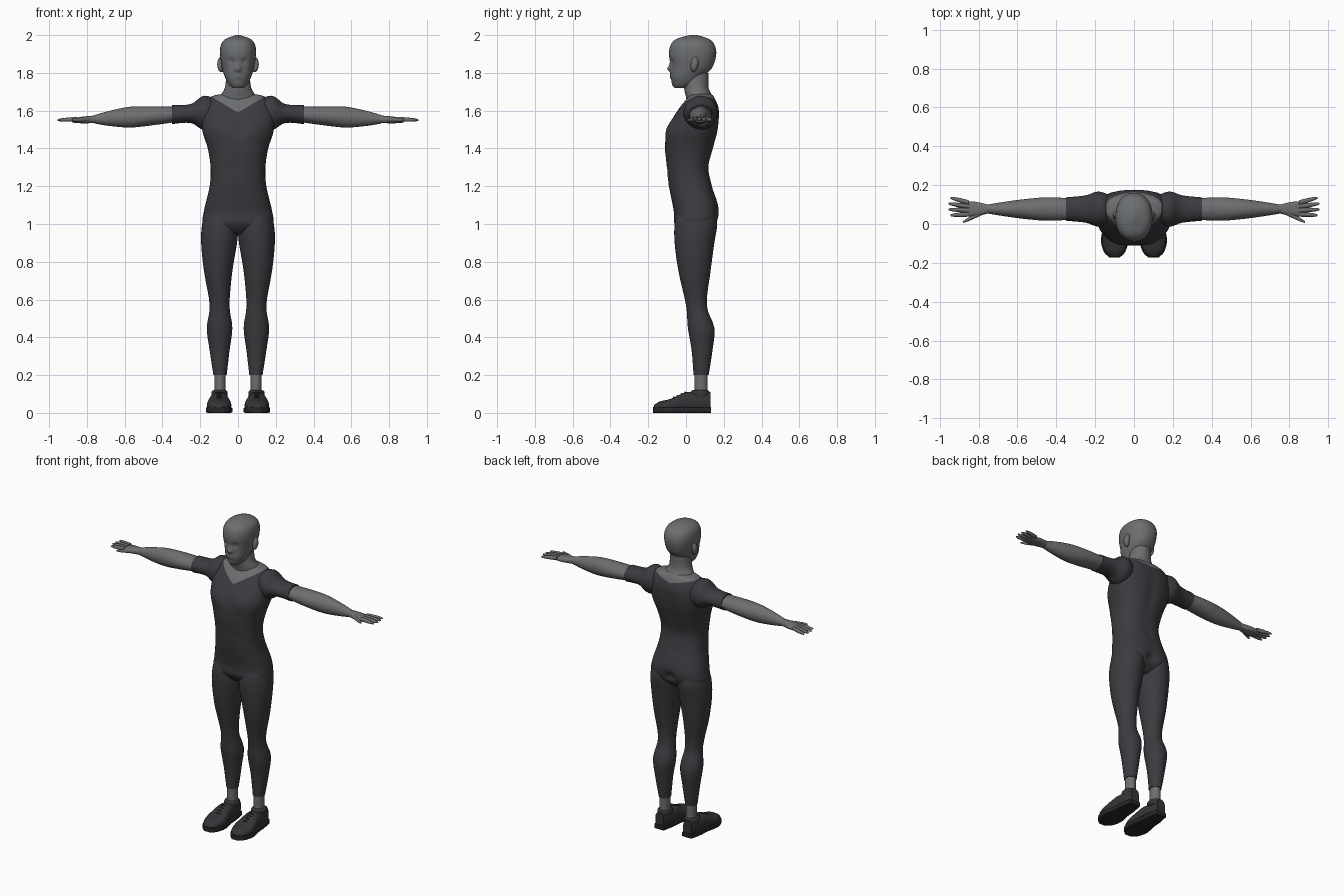
import bpy, bmesh, math

cube = bpy.data.objects.get("Cube")
if cube:
    bpy.data.objects.remove(cube)


def material(name, *color):
    m = bpy.data.materials.new(name)
    m.use_nodes = True
    m.diffuse_color = (*color, 1)
    m.node_tree.nodes["Principled BSDF"].inputs["Base Color"].default_value = (*color, 1)
    return m


skin = material("grey skin", .15, .155, .16)
cloth = material("dark cloth", .045, .043, .05)
leather = material("shoe upper", .035, .035, .04)
rubber = material("shoe sole", .02, .02, .02)


def blend(before, start, end, after, t):
    """Smooth curve from start to end that also respects the neighbouring rows."""
    return [q + t / 2 * (r - p + t * (2 * p - 5 * q + 4 * r - s + t * (3 * (q - r) + s - p)))
            for p, q, r, s in zip(before, start, end, after)]


def rounded(low, high, wave, power):
    """Coordinate on a superellipse that spans low to high."""
    return (low + high) / 2 + (high - low) / 2 * math.copysign(abs(wave) ** (2 / power), wave)


def loft(bm, axis, sections, side=1, power=2, sides=32, steps=4):
    """Skin rings given as (position along axis, min a, max a, min b, max b)."""
    last = len(sections) - 1
    rows = []
    for i in range(last):
        near = [sections[min(max(i + k, 0), last)] for k in range(-1, 3)]
        rows += [blend(*near, j / steps) for j in range(steps)]
    rows.append(sections[last])
    rings = []
    for position, a_low, a_high, b_low, b_high in rows:
        ring = []
        for k in range(sides):
            angle = math.tau * k / sides
            a = rounded(a_low, a_high, math.cos(angle), power)
            b = rounded(b_low, b_high, math.sin(angle), power)
            place = {"x": (side * position, a, b),
                     "y": (side * a, position, b),
                     "z": (side * b, a, position)}[axis]
            ring.append(bm.verts.new(place))
        rings.append(ring)
    faces = [bm.faces.new(rings[0]), bm.faces.new(rings[-1])]
    for lower, upper in zip(rings, rings[1:]):
        for k in range(sides):
            faces.append(bm.faces.new((lower[k - 1], lower[k], upper[k], upper[k - 1])))
    bmesh.ops.recalc_face_normals(bm, faces=faces)


def sculpt(bm, relief):
    """Push the surface along its normals: (x, y, z, radius, amount), mirrored."""
    bm.normal_update()
    moves = []
    for v in bm.verts:
        push = 0
        for x, y, z, radius, amount in relief:
            distance = math.dist((abs(v.co.x), v.co.y, v.co.z), (x, y, z))
            push += amount * math.exp(-(distance / radius) ** 2)
        moves.append(v.normal * push)
    for v, move in zip(bm.verts, moves):
        v.co += move


def finish(name, bm, *materials):
    mesh = bpy.data.meshes.new(name)
    bm.to_mesh(mesh)
    bm.free()
    for m in materials:
        mesh.materials.append(m)
    mesh.polygons.foreach_set("use_smooth", [True] * len(mesh.polygons))
    mesh.set_sharp_from_angle(angle=math.radians(60))
    bpy.context.collection.objects.link(bpy.data.objects.new(name, mesh))


def part(name, mat, axis, sections, side=1, **options):
    bm = bmesh.new()
    loft(bm, axis, sections, side, **options)
    finish(name, bm, mat)


def centred(rows):
    """Rows of (height, front, back, half width) around the middle plane."""
    return [(z, front, back, -width, width) for z, front, back, width in rows]


def along_arm(rows):
    """Rows of (x, depth radius, height radius) on the gently falling arm axis."""
    sections = []
    for x, depth, height in rows:
        y, z = .077, 1.6 - .06 * x
        sections.append((x, y - depth, y + depth, z - height, z + height))
    return sections


# Torso with muscle relief
torso = centred([(.95, -.02, .11, .08), (1, -.06, .16, .18), (1.07, -.065, .175, .18),
                 (1.2, -.09, .14, .15), (1.3, -.1, .12, .145), (1.4, -.11, .145, .16),
                 (1.5, -.1, .17, .19), (1.6, -.045, .175, .19), (1.67, .01, .15, .15),
                 (1.69, .03, .13, .07)])
muscles = [(.08, -.1, 1.5, .05, .01), (0, -.1, 1.5, .03, -.01), (0, .17, 1.03, .03, -.03)]
muscles += [(0, .16, 1.2 + .06 * k, .03, -.01) for k in range(7)]
muscles += [(.04, -.1, 1.2 + .06 * k, .02, .004) for k in range(4)]
bm = bmesh.new()
loft(bm, "z", torso, power=2.4, sides=64, steps=6)
sculpt(bm, muscles)

# Neckline: a deep V at the front and a shallow scoop at the back
MIDDLE = .07
FRONT, BACK = (1.59, .6), (1.64, .24)


def cut(point, normal, test):
    faces = [f for f in bm.faces if test(f.calc_center_median())]
    geom = set(faces)
    for f in faces:
        geom.update(f.edges)
        geom.update(f.verts)
    bmesh.ops.bisect_plane(bm, geom=list(geom), dist=.0005, plane_co=point, plane_no=normal)


cut((0, MIDDLE, 0), (0, 1, 0), lambda c: c.z > 1.55)
for side in (1, -1):
    for (height, slope), facing in ((FRONT, -1), (BACK, 1)):
        cut((0, 0, height), (-slope * side, 0, 1),
            lambda c: c.z > 1.55 and c.x * side > -.01 and (c.y - MIDDLE) * facing > 0)
for f in bm.faces:
    c = f.calc_center_median()
    height, slope = FRONT if c.y < MIDDLE else BACK
    f.material_index = int(c.z > height + slope * abs(c.x))
finish("torso", bm, cloth, skin)

# Neck and head
part("neck", skin, "z", centred([(1.6, .01, .13, .08), (1.67, 0, .14, .095),
                                 (1.72, -.01, .12, .07), (1.8, -.01, .12, .06)]))
head = centred([(1.72, -.06, .01, .03), (1.74, -.07, .05, .05), (1.78, -.08, .09, .07),
                (1.83, -.08, .14, .085), (1.9, -.09, .16, .095), (1.95, -.08, .15, .09),
                (1.98, -.05, .12, .065), (2, .02, .06, .01)])
eye_socket = (.036, -.08, 1.86, .016, -.01)
nose_bridge, nose_tip = (0, -.09, 1.84, .013, .01), (0, -.08, 1.82, .015, .02)
lips, chin = (0, -.08, 1.78, .014, .005), (0, -.07, 1.74, .016, .004)
bm = bmesh.new()
loft(bm, "z", head, power=2.2, sides=72, steps=8)
sculpt(bm, [eye_socket, nose_bridge, nose_tip, lips, chin])
finish("head", bm, skin)

# Section lists for the left side, mirrored to the right
ear = []
for k in range(-4, 5):
    swell, rise = math.cos(k * math.pi / 9), math.sin(k * math.pi / 9)
    y = .045 + .005 * rise
    ear.append((1.845 + .04 * rise, y - .02 * swell, y + .02 * swell, .08, .09 + .02 * swell))
sleeve = along_arm([(.1, .06, .06), (.18, .09, .09), (.25, .07, .05), (.35, .06, .05)])
forearm = along_arm([(.32, .055, .04), (.45, .06, .05), (.57, .05, .055),
                     (.68, .035, .04), (.76, .022, .022)])
palm = along_arm([(.74, .02, .02), (.82, .038, .018), (.88, .035, .01)])
trouser_leg = [(1.07, -.04, .15, .02, .17), (1, -.06, .165, 0, .19), (.9, -.06, .15, .005, .195),
               (.75, -.04, .13, .03, .18), (.57, 0, .11, .045, .15), (.45, .01, .15, .03, .165),
               (.33, .03, .14, .045, .15), (.2, .04, .12, .06, .13)]
ankle = [(z, .045, .115, .065, .125) for z in (.05, .23)]
# Shoe rows: position along the foot, half width, top height
shoe = [(-.17, .02, .04), (-.14, .05, .06), (-.08, .065, .075),
        (0, .05, .11), (.06, .045, .105), (.13, .03, .11)]
upper = [(y, .1 - width, .1 + width, .005, top) for y, width, top in shoe]
sole = [(y * 1.02, .095 - width, .105 + width, 0, .03) for y, width, top in shoe]
collar = [(z, .025 + inset, .125 - inset, .055 + inset, .14 - inset)
          for z, inset in ((.08, 0), (.11, 0), (.12, .01))]


def finger(bm, side, base_x, base_y, tip_x, tip_y):
    rows = []
    for t in (0, .4, .8, 1):
        x, y = base_x + (tip_x - base_x) * t, base_y + (tip_y - base_y) * t
        z, radius = 1.555 - .005 * t, .012 - .008 * t ** 4
        rows.append((x, y - radius, y + radius, z - radius, z + radius))
    loft(bm, "x", rows, side, sides=14)


for side, label in ((1, "left_"), (-1, "right_")):
    part(label + "ear", skin, "z", ear, side, sides=20)
    part(label + "sleeve", cloth, "x", sleeve, side, sides=40)
    part(label + "forearm", skin, "x", forearm, side)
    part(label + "trouser_leg", cloth, "z", trouser_leg, side, sides=40)
    part(label + "ankle", skin, "z", ankle, side)

    # Hand: palm, four spread fingers and a thumb
    bm = bmesh.new()
    loft(bm, "x", palm, side, power=2.5)
    for k in range(4):
        spread = k - 1.5
        finger(bm, side, .85, .08 + .02 * spread, .96 - .01 * abs(spread), .09 + .03 * spread)
    finger(bm, side, .78, .06, .88, .01)
    finish(label + "hand", bm, skin)

    # Shoe with a padded collar and laces across the instep
    part(label + "shoe_upper", leather, "y", upper, side, power=2.5)
    part(label + "shoe_sole", rubber, "y", sole, side, power=9)
    part(label + "shoe_collar", leather, "z", collar, side)
    bm = bmesh.new()
    for k in range(4):
        y, z = -.065 + .02 * k, .082 + .009 * k
        arch = [(.1 + .03 * t, z - .015 * t * t) for t in (-1, -.5, 0, .5, 1)]
        loft(bm, "x", [(x, y - .004, y + .004, top - .005, top + .005) for x, top in arch],
             side, sides=8, steps=2)
    finish(label + "shoe_laces", bm, rubber)
